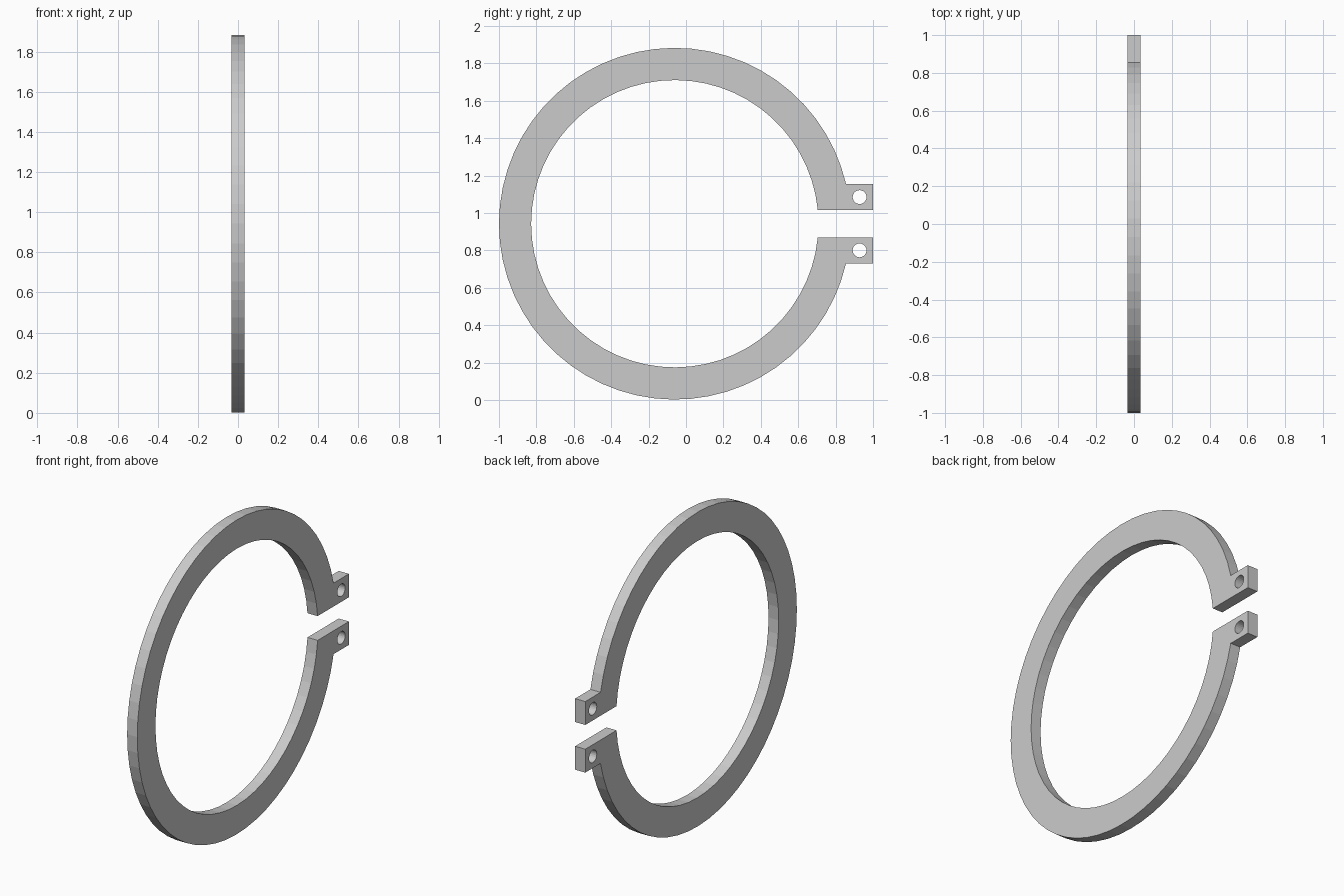
import bpy, bmesh
from math import sin, cos, asin, pi, sqrt

if "Cube" in bpy.data.objects:
    bpy.data.objects.remove(bpy.data.objects["Cube"])

CY, CZ = -0.06, 0.9425      # ring centre
R_OUT, R_IN = 0.94, 0.768   # ring radii
GAP, LUG = 0.0725, 0.2125   # half heights of the gap and of the lug pair
HALF = 0.0335               # half thickness


def arc(r, start, end, steps, cy=CY, cz=CZ):
    return [(cy + r * cos(start + (end - start) * i / steps),
             cz + r * sin(start + (end - start) * i / steps))
            for i in range(steps + 1)]


def add_loop(curve, pts):
    s = curve.splines.new('POLY')
    s.points.add(len(pts) - 1)
    for p, (y, z) in zip(s.points, pts):
        p.co = (y, z, 0, 1)
    s.use_cyclic_u = True


curve = bpy.data.curves.new("retaining_ring", 'CURVE')
curve.dimensions = '2D'
curve.fill_mode = 'BOTH'
curve.extrude = HALF

# Open ring outline with square lugs at both ends
a_out, a_in = asin(LUG / R_OUT), asin(GAP / R_IN)
outline = arc(R_OUT, a_out, 2 * pi - a_out, 56)
outline += [(1.0, CZ - LUG), (1.0, CZ - GAP)]
outline += arc(R_IN, 2 * pi - a_in, a_in, 58)
outline += [(1.0, CZ + GAP), (1.0, CZ + LUG)]
add_loop(curve, outline)

# Plier holes through the lugs
for side in (1, -1):
    add_loop(curve, arc(0.037, 0, 2 * pi * 23 / 24, 23, 0.928, CZ + side * (GAP + LUG) / 2))

# Stand the profile upright in the YZ plane and make it a mesh
ring = bpy.data.objects.new("retaining_ring", curve)
bpy.context.collection.objects.link(ring)
ring.rotation_euler = (pi / 2, 0, pi / 2)
bpy.context.view_layer.objects.active = ring
ring.select_set(True)
bpy.ops.object.convert(target='MESH')
ring = bpy.context.object
bpy.ops.object.transform_apply(location=False, rotation=True, scale=False)

# Weld the caps to the walls, flat shaded
bm = bmesh.new()
bm.from_mesh(ring.data)
bmesh.ops.remove_doubles(bm, verts=bm.verts, dist=1e-5)
bmesh.ops.recalc_face_normals(bm, faces=bm.faces)
for f in bm.faces:
    f.smooth = False
bm.to_mesh(ring.data)
bm.free()
